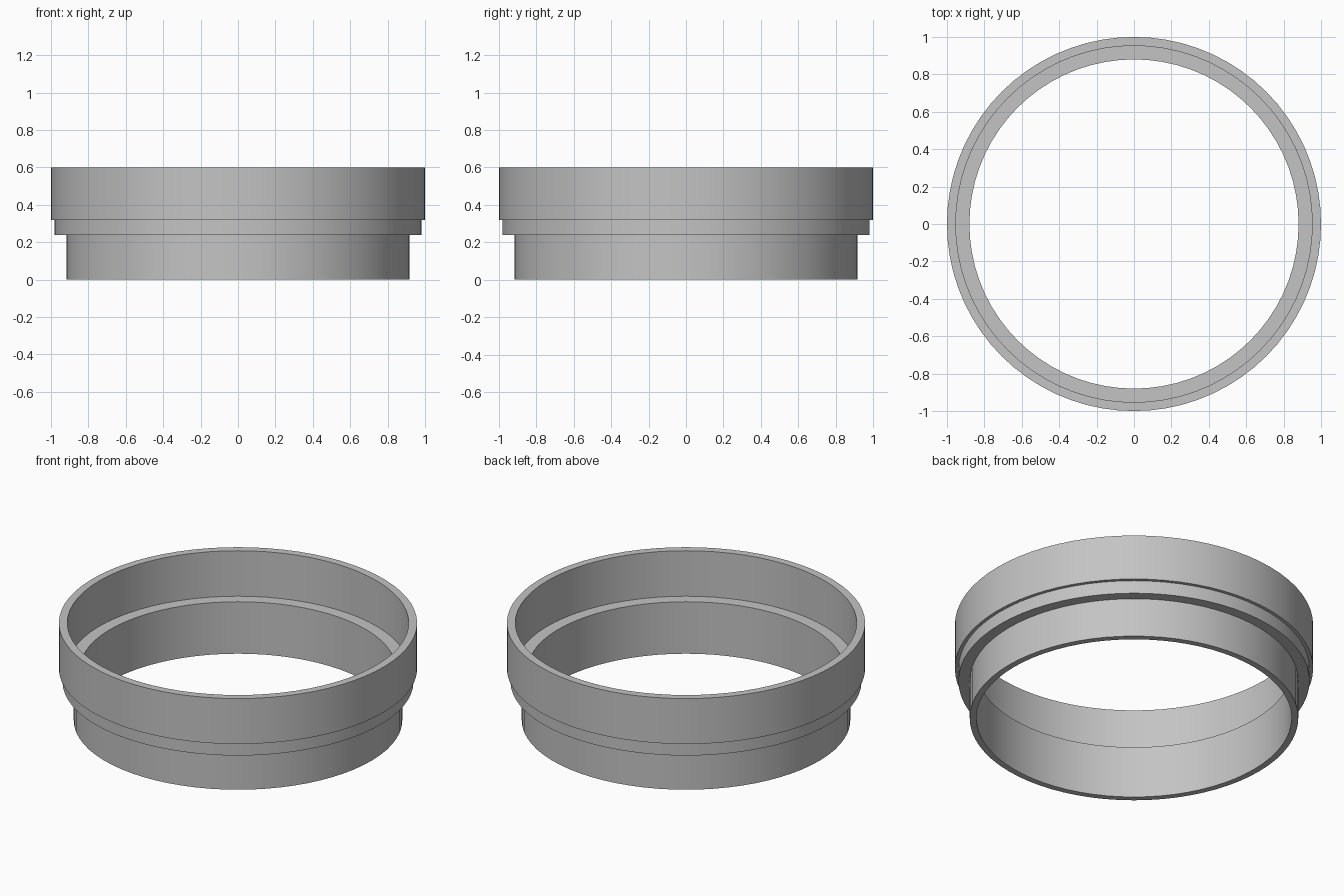
import bpy
import bmesh
import math

cube = bpy.data.objects.get("Cube")
if cube:
    bpy.data.objects.remove(cube, do_unlink=True)

SEGMENTS = 72

grey = bpy.data.materials.new("plain_grey")
grey.use_nodes = True
colour = (0.55, 0.55, 0.55, 1.0)
grey.diffuse_color = colour
grey.node_tree.nodes["Principled BSDF"].inputs["Base Color"].default_value = colour


def lathe(name, profile, material):
    """Revolve a closed (radius, height) outline around the z axis."""
    bm = bmesh.new()
    rings = []
    for i in range(SEGMENTS):
        a = 2 * math.pi * i / SEGMENTS
        rings.append([bm.verts.new((r * math.cos(a), r * math.sin(a), z))
                      for r, z in profile])
    count = len(profile)
    for i in range(SEGMENTS):
        here, there = rings[i], rings[(i + 1) % SEGMENTS]
        for j in range(count):
            k = (j + 1) % count
            bm.faces.new((here[j], there[j], there[k], here[k]))
    bmesh.ops.recalc_face_normals(bm, faces=bm.faces)
    mesh = bpy.data.meshes.new(name)
    bm.to_mesh(mesh)
    bm.free()
    mesh.materials.append(material)
    obj = bpy.data.objects.new(name, mesh)
    bpy.context.collection.objects.link(obj)
    return obj


# Stepped ring: narrow skirt, middle shoulder, wide collar, inner ledge
outline = [
    (0.88, 0.0), (0.917, 0.0),      # skirt bottom
    (0.917, 0.24), (0.98, 0.24),    # shoulder underside
    (0.98, 0.32), (1.0, 0.32),      # collar underside
    (1.0, 0.6), (0.953, 0.6),       # top rim
    (0.953, 0.32), (0.88, 0.32),    # inner ledge
]
ring = lathe("stepped_ring", outline, grey)

# Smooth walls with crisp steps
bpy.ops.object.select_all(action="DESELECT")
ring.select_set(True)
bpy.context.view_layer.objects.active = ring
bpy.ops.object.shade_smooth_by_angle(angle=math.radians(30))
